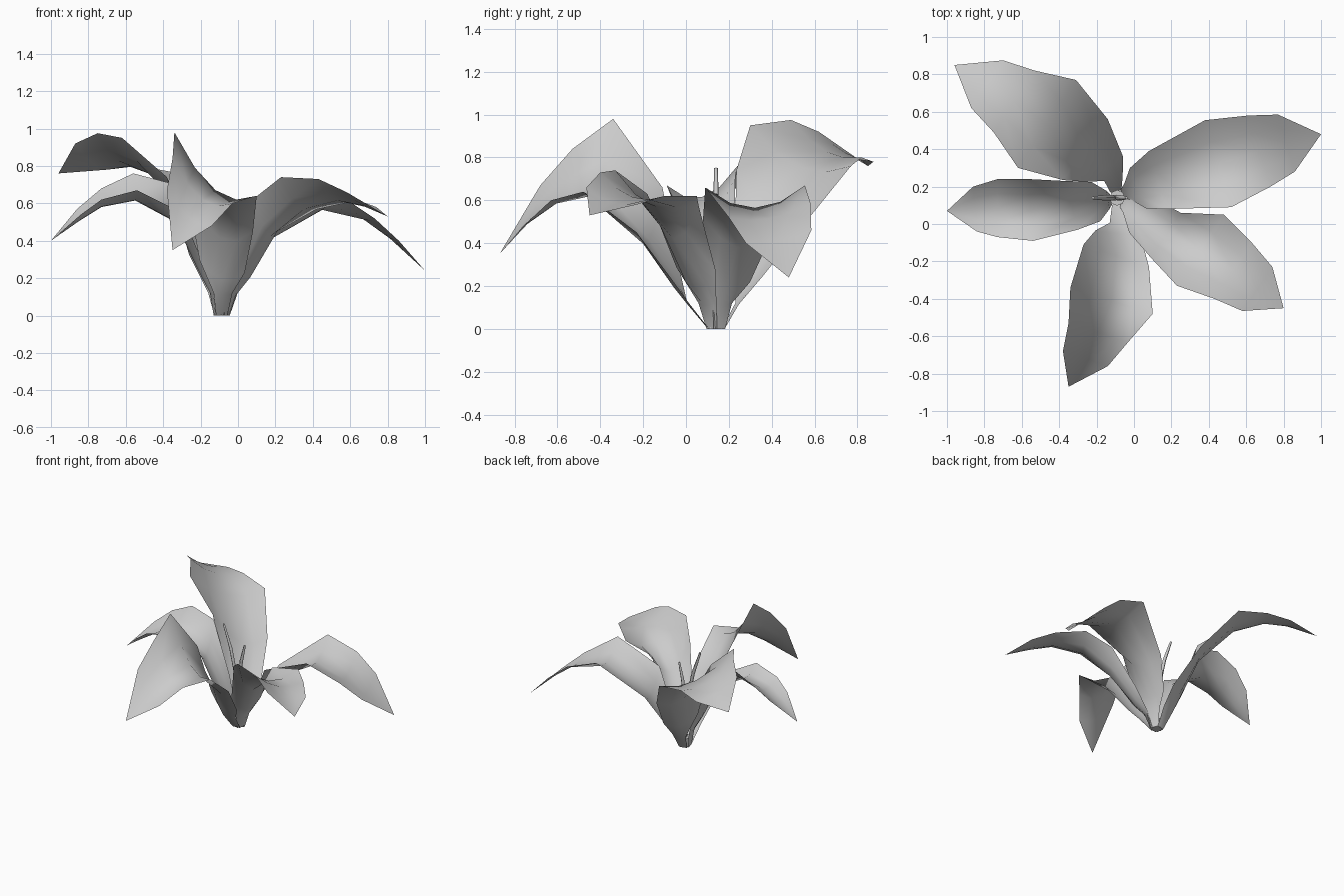
import bpy
import bmesh
from mathutils import Vector

if "Cube" in bpy.data.objects:
    bpy.data.objects.remove(bpy.data.objects["Cube"])

CENTRE = Vector((-0.09, 0.14, 0))
COLS = 4  # strips across each petal


def link(name, data):
    obj = bpy.data.objects.new(name, data)
    bpy.context.collection.objects.link(obj)
    return obj


def cupped_row(l, r, sag):
    """Points across the petal, sagging in the middle."""
    ts = [i / COLS for i in range(COLS + 1)]
    return [l.lerp(r, t) - Vector((0, 0, 4 * t * (1 - t) * sag)) for t in ts]


def make_petal(name, left, right, sag, tip, foot):
    """Loft a cupped petal from a narrow claw, along two edge paths, to a pointed tip."""
    left = [Vector(p) for p in left]
    right = [Vector(p) for p in right]
    foot = Vector((*foot, 0.12))
    out = foot - CENTRE
    out.z = 0
    out.normalize()
    across = Vector((-out.y, out.x, 0))
    if across.dot(left[0] - right[0]) < 0:
        across = -across
    base = CENTRE + out * 0.035
    rows = [cupped_row(base + across * 0.03, base - across * 0.03, 0),
            cupped_row(foot + across * 0.05, foot - across * 0.05, 0.01)]
    # shoulder where the claw flares into the blade
    l = (foot + across * 0.05).lerp(left[0], 0.33) + across * 0.03
    r = (foot - across * 0.05).lerp(right[0], 0.33) - across * 0.03
    rows.append(cupped_row(l, r, sag[0] * 0.5))
    # blade
    rows += [cupped_row(*args) for args in zip(left, right, sag)]
    verts = [v for row in rows for v in row] + [Vector(tip)]
    n = COLS + 1
    faces = [(j * n + i, j * n + i + 1, (j + 1) * n + i + 1, (j + 1) * n + i)
             for j in range(len(rows) - 1) for i in range(COLS)]
    last = (len(rows) - 1) * n
    faces += [(last + i, last + i + 1, len(verts) - 1) for i in range(COLS)]
    mesh = bpy.data.meshes.new(name)
    mesh.from_pydata(verts, [], faces)
    mesh.polygons.foreach_set("use_smooth", [True] * len(faces))
    link(name, mesh)


def make_stamen(name, points, radius):
    """Thin bent filament."""
    curve = bpy.data.curves.new(name, 'CURVE')
    curve.dimensions = '3D'
    curve.bevel_depth = radius
    curve.bevel_resolution = 0
    curve.use_fill_caps = True
    spline = curve.splines.new('POLY')
    spline.points.add(len(points) - 1)
    for p, co in zip(spline.points, points):
        p.co = (*co, 1)
    spline.points[-1].radius = 0.6
    link(name, curve)


# petals, clockwise from the front
make_petal("front_petal",
           [(-0.27, -0.11, 0.66), (-0.34, -0.34, 0.98), (-0.35, -0.53, 0.84), (-0.38, -0.68, 0.67)],
           [(0.08, -0.23, 0.45), (0.10, -0.48, 0.64), (-0.03, -0.63, 0.60), (-0.14, -0.76, 0.48)],
           [0.14, 0.14, 0.10, 0.05], (-0.35, -0.87, 0.35), (-0.08, 0.01))
make_petal("left_petal",
           [(-0.37, 0.23, 0.71), (-0.56, 0.24, 0.76), (-0.73, 0.24, 0.68), (-0.86, 0.20, 0.57)],
           [(-0.30, -0.03, 0.55), (-0.54, -0.09, 0.67), (-0.73, -0.07, 0.62), (-0.84, -0.04, 0.54)],
           [0.13, 0.10, 0.07, 0.05], (-1.0, 0.07, 0.40), (-0.14, 0.13))
make_petal("back_left_petal",
           [(-0.38, 0.235, 0.74), (-0.62, 0.30, 0.95), (-0.75, 0.49, 0.975), (-0.87, 0.62, 0.92)],
           [(-0.14, 0.56, 0.50), (-0.31, 0.77, 0.76), (-0.53, 0.82, 0.80), (-0.70, 0.875, 0.78)],
           [0.12, 0.10, 0.06, 0.03], (-0.96, 0.85, 0.76), (-0.11, 0.24))
make_petal("back_right_petal",
           [(0.08, 0.39, 0.42), (0.38, 0.555, 0.67), (0.61, 0.58, 0.59), (0.77, 0.585, 0.46)],
           [(0.17, 0.08, 0.52), (0.52, 0.09, 0.66), (0.73, 0.20, 0.52), (0.86, 0.28, 0.40)],
           [0.09, 0.10, 0.04, 0.02], (1.0, 0.48, 0.24), (-0.03, 0.17))
make_petal("front_right_petal",
           [(0.25, 0.06, 0.57), (0.48, 0.05, 0.62), (0.63, -0.10, 0.62), (0.74, -0.23, 0.58)],
           [(0.09, -0.18, 0.63), (0.23, -0.33, 0.74), (0.43, -0.40, 0.73), (0.58, -0.465, 0.66)],
           [0.18, 0.11, 0.06, 0.03], (0.80, -0.45, 0.53), (-0.03, 0.10))

# two stamens rising from the throat
make_stamen("tall_stamen", [(-0.09, 0.14, 0), (-0.11, 0.14, 0.35), (-0.16, 0.14, 0.58), (-0.22, 0.14, 0.75)], 0.014)
make_stamen("short_stamen", [(-0.09, 0.14, 0), (-0.09, 0.14, 0.3), (-0.07, 0.14, 0.5), (-0.04, 0.14, 0.63)], 0.014)

# closed cup under the petals
bm = bmesh.new()
bmesh.ops.create_cone(bm, cap_ends=True, segments=8, radius1=0.038, radius2=0.042, depth=0.07)
bmesh.ops.translate(bm, verts=bm.verts, vec=CENTRE + Vector((0, 0, 0.035)))
cup = bpy.data.meshes.new("flower_base")
bm.to_mesh(cup)
bm.free()
link("flower_base", cup)
